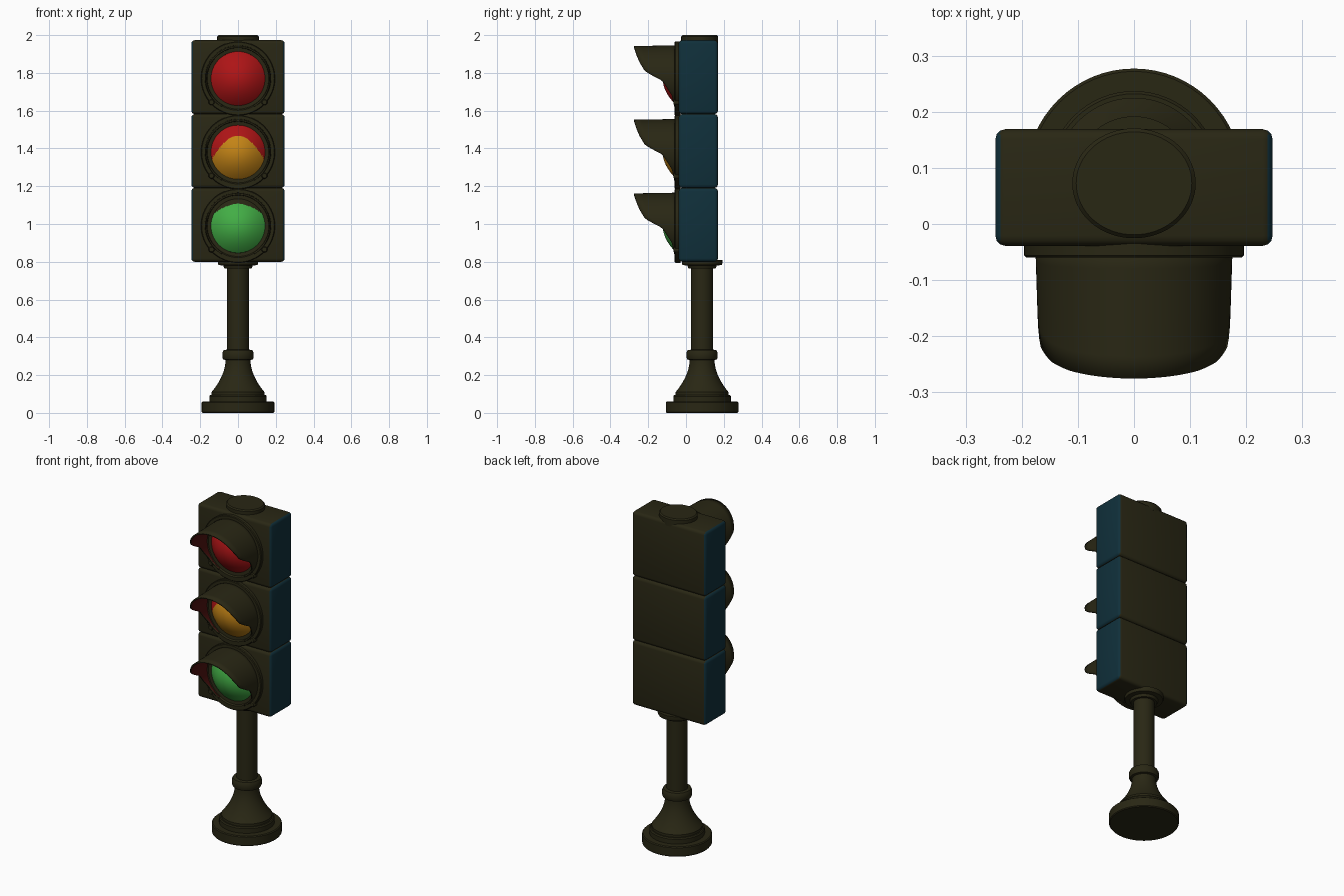
import bpy, bmesh, math

if "Cube" in bpy.data.objects:
    bpy.data.objects.remove(bpy.data.objects["Cube"])


def material(name, rgb):
    m = bpy.data.materials.new(name)
    m.diffuse_color = (*rgb, 1)
    m.use_nodes = True
    m.node_tree.nodes["Principled BSDF"].inputs["Base Color"].default_value = m.diffuse_color
    return m


OLIVE = material("dark_olive", (0.022, 0.020, 0.007))
BLUE = material("dark_teal", (0.005, 0.029, 0.043))
RED = material("red", (0.42, 0.007, 0.008))
AMBER = material("amber", (0.55, 0.23, 0.008))
GREEN = material("green", (0.055, 0.42, 0.06))
LINING = material("dark_red", (0.08, 0.006, 0.005))


def finish(name, bm, mats, recalc=True, angle=35):
    if recalc:
        bmesh.ops.recalc_face_normals(bm, faces=bm.faces)
    me = bpy.data.meshes.new(name)
    bm.to_mesh(me)
    bm.free()
    ob = bpy.data.objects.new(name, me)
    bpy.context.collection.objects.link(ob)
    for m in mats:
        me.materials.append(m)
    bpy.ops.object.select_all(action='DESELECT')
    ob.select_set(True)
    bpy.context.view_layer.objects.active = ob
    bpy.ops.object.shade_smooth_by_angle(angle=math.radians(angle))
    return ob


def lathe(name, profile, centre, mats, axis='z', n=64, sy=1.0, rule=None):
    """Revolve (radius, height) points; axis 'y' points towards the front."""
    bm = bmesh.new()
    cx, cy, cz = centre
    rings = []
    for r, h in profile:
        ring = []
        for k in range(n if r > 0 else 1):
            a = 2 * math.pi * k / n
            u, v = r * math.cos(a), r * math.sin(a)
            co = (cx + u, cy + v * sy, cz + h) if axis == 'z' else (cx + u, cy - h, cz + v)
            ring.append(bm.verts.new(co))
        rings.append(ring)
    for p, q in zip(rings, rings[1:]):
        for k in range(n):
            l = (k + 1) % n
            vs = [p[k % len(p)], p[l % len(p)], q[l % len(q)], q[k % len(q)]]
            bm.faces.new(list(dict.fromkeys(vs)))
    if rule:
        for f in bm.faces:
            c = f.calc_center_median()
            f.material_index = rule(c.x - cx, c.z - cz)
    return finish(name, bm, mats)


# Stand: foot, flared base, collar, pole and flange in one profile
flare = [(0.066 + 0.074 * (1 - t / 10) ** 1.9, 0.11 + 0.17 * t / 10) for t in range(11)]
lathe("stand", [(0, 0), (0.188, 0), (0.192, 0.005), (0.192, 0.055), (0.187, 0.06),
                (0.152, 0.06), (0.152, 0.088), (0.147, 0.095), (0.14, 0.095)] + flare +
      [(0.078, 0.283), (0.082, 0.292), (0.082, 0.32), (0.076, 0.332), (0.058, 0.335),
       (0.058, 0.765), (0.072, 0.765), (0.078, 0.78), (0.104, 0.783), (0.107, 0.79),
       (0.107, 0.81), (0, 0.81)], (0, 0.085, 0), [OLIVE])

# Cap on top of the housing
lathe("top_cap", [(0, 1.95), (0.11, 1.95), (0.11, 1.993), (0.103, 2.0), (0, 2.0)],
      (0, 0.0725, 0), [OLIVE], sy=0.89)


def housing(name, z0, z1):
    bm = bmesh.new()
    bmesh.ops.create_cube(bm, size=1)
    for v in bm.verts:
        v.co = (v.co.x * 0.494, 0.065 + v.co.y * 0.208, (z0 + z1) / 2 + v.co.z * (z1 - z0))
    bmesh.ops.bevel(bm, geom=list(bm.edges), offset=0.018, segments=3, profile=0.5,
                    affect='EDGES')
    bm.normal_update()
    for f in bm.faces:  # teal side walls
        f.material_index = 1 if abs(f.normal.x) > 0.6 else 0
    finish(name, bm, [OLIVE, BLUE])


# Scooped visor: side-view edge as (height from lamp centre, y)
EDGE = [(-0.18, -0.057), (-0.16, -0.06), (-0.09, -0.075), (-0.01, -0.127), (0.008, -0.164),
        (0.04, -0.217), (0.09, -0.246), (0.13, -0.262), (0.18, -0.278)]


def edge_y(dz):
    for (a, ya), (b, yb) in zip(EDGE, EDGE[1:]):
        if dz <= b:
            return ya + (yb - ya) * (dz - a) / (b - a)
    return EDGE[-1][1]


def visor(name, cz):
    bm = bmesh.new()
    n, m, y0 = 72, 6, -0.04
    grid = []
    for i in range(n + 1):
        a = math.radians(-150 + 300 * i / n)
        y1 = edge_y(0.172 * math.cos(a))
        row = []
        for j in range(m + 1):
            r = 0.176 - 0.004 * j / m
            row.append(bm.verts.new((r * math.sin(a), y0 + (y1 - y0) * j / m,
                                     cz + r * math.cos(a))))
        grid.append(row)
    for i in range(n):
        for j in range(m):
            bm.faces.new((grid[i][j], grid[i][j + 1], grid[i + 1][j + 1], grid[i + 1][j]))
    ob = finish(name, bm, [OLIVE, LINING], recalc=False)
    mod = ob.modifiers.new("thickness", 'SOLIDIFY')
    mod.thickness = 0.009
    mod.offset = -1
    mod.material_offset = 1


# Lens dome profile
DOME = [(0.143 * (1 - t / 28), 0.05 + 0.073 * (1 - (1 - t / 28) ** 2)) for t in range(29)]

LAMPS = [
    ("red", 1.77, [RED], None),
    ("amber", 1.38, [AMBER, RED], lambda x, z: int(z > 0.085 - 6.4 * x * x)),
    ("green", 0.99, [GREEN, OLIVE], lambda x, z: int(z > 0.115 - 3 * x * x)),
]

for k, (label, cz, mats, rule) in enumerate(LAMPS):
    top = 1.973 - 0.391 * k
    housing(label + "_housing", top - 0.391, top)
    # Bezel ring around the lamp
    lathe(label + "_bezel", [(0.196, 0.03), (0.196, 0.056), (0.192, 0.06), (0.168, 0.06),
                             (0.162, 0.052), (0.143, 0.05), (0.143, 0.03)],
          (0, 0, cz), [OLIVE], axis='y')
    lathe(label + "_lens", DOME, (0, 0, cz), mats, axis='y', n=96, rule=rule)
    visor(label + "_visor", cz)
    # Small fixing lugs at the lower corners
    for s in (-1, 1):
        lathe(label + "_lug", [(0.016, 0.03), (0.016, 0.06), (0.012, 0.066), (0, 0.066)],
              (s * 0.14, 0, cz - 0.125), [OLIVE], axis='y', n=16)
